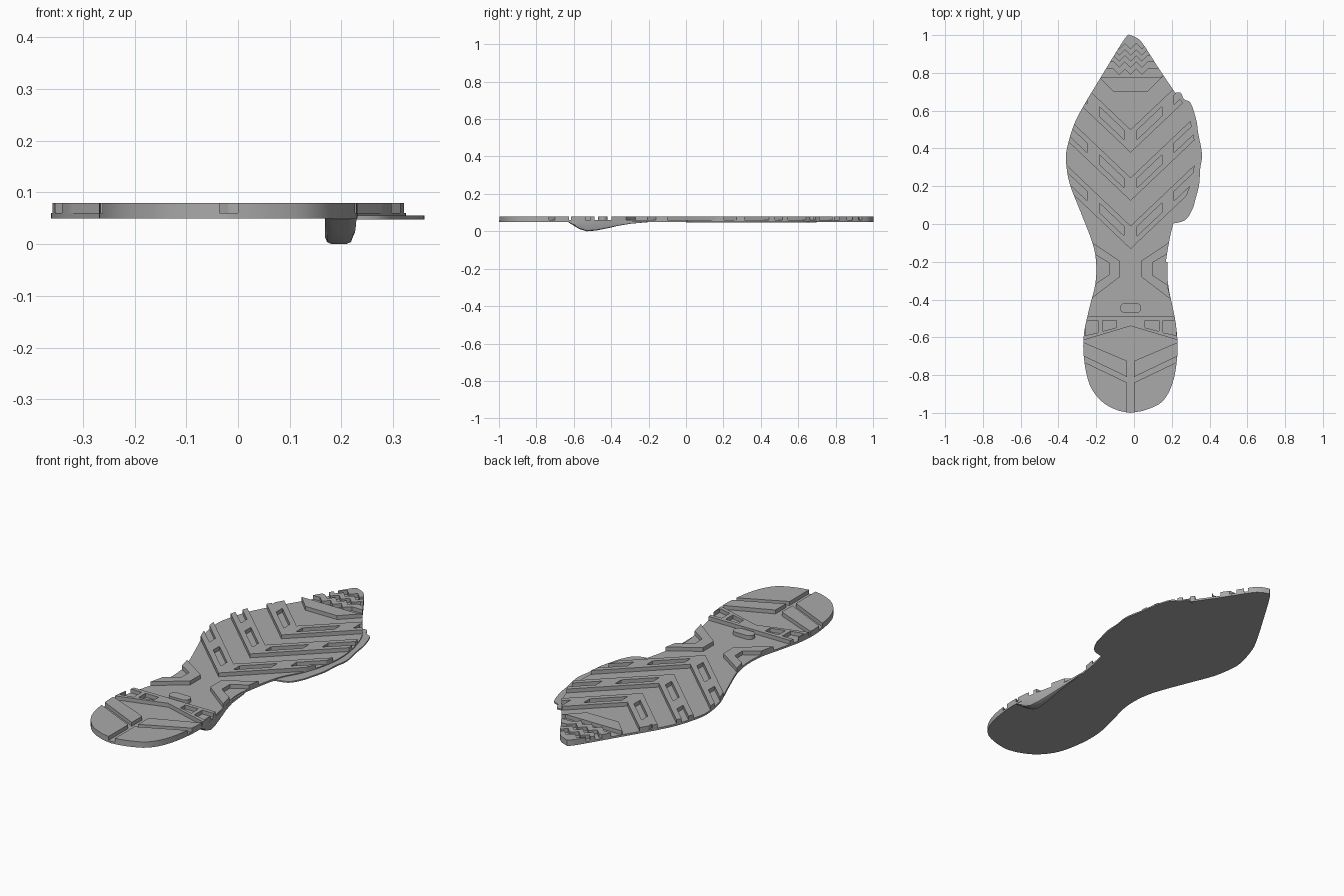
import bpy
import bmesh
from mathutils import Vector
from mathutils.geometry import interpolate_bezier

cube = bpy.data.objects.get("Cube")
if cube:
    bpy.data.objects.remove(cube)

AXIS = -0.018                       # mid line of the tread pattern
BOTTOM, PLATE, TOP = 0.05, 0.06, 0.08

grey = bpy.data.materials.new("rubber_grey")
grey.use_nodes = True
grey.diffuse_color = (0.4, 0.4, 0.4, 1)
grey.node_tree.nodes["Principled BSDF"].inputs["Base Color"].default_value = grey.diffuse_color


def smooth_path(points, steps=5):
    """Rounded open path through the points."""
    pts = [Vector((x, y, 0)) for x, y in points]
    out = []
    for i in range(len(pts) - 1):
        a, b = pts[i], pts[i + 1]
        before, after = pts[max(i - 1, 0)], pts[min(i + 2, len(pts) - 1)]
        out += interpolate_bezier(a, a + (b - before) / 6, b - (after - a) / 6, b, steps)[:-1]
    return [(p.x, p.y) for p in out] + [points[-1]]


def add_prism(bm, points, low, high):
    face = bm.faces.new([bm.verts.new((x, y, low)) for x, y in points])
    extruded = bmesh.ops.extrude_face_region(bm, geom=[face])["geom"]
    verts = [v for v in extruded if isinstance(v, bmesh.types.BMVert)]
    bmesh.ops.translate(bm, verts=verts, vec=(0, 0, high - low))


def make_object(name, bm):
    bmesh.ops.recalc_face_normals(bm, faces=bm.faces[:])
    mesh = bpy.data.meshes.new(name)
    bm.to_mesh(mesh)
    bm.free()
    mesh.materials.append(grey)
    obj = bpy.data.objects.new(name, mesh)
    bpy.context.collection.objects.link(obj)
    return obj


def prisms(name, polygons, low, high):
    bm = bmesh.new()
    for points in polygons:
        add_prism(bm, points, low, high)
    return make_object(name, bm)


def shade(obj):
    bpy.ops.object.select_all(action="DESELECT")
    obj.select_set(True)
    bpy.context.view_layer.objects.active = obj
    bpy.ops.object.shade_smooth_by_angle()


def side(points, sign):
    return [(AXIS + sign * d, y) for d, y in points]


def both(points):
    """The same polygon on each side of the mid line."""
    return [side(points, -1), side(points, 1)]


def joined(points):
    """One polygon spanning the mid line, from its half."""
    return side(points, 1) + side(points, -1)[::-1]


# Sole outline: outer side from toe to heel, then inner side back to the toe
toe, heel = (-.02, 1), (-.02, -1)
outer_side = [toe, (-.05, .98), (-.18, .77), (-.27, .62), (-.32, .52), (-.355, .4), (-.36, .33),
              (-.34, .21), (-.285, .07), (-.22, -.1), (-.2, -.21), (-.205, -.32), (-.235, -.44),
              (-.265, -.58), (-.265, -.71), (-.235, -.85), (-.17, -.94), (-.09, -.985), heel]
inner_side = [heel, (.06, -.985), (.15, -.94), (.205, -.84), (.23, -.69), (.225, -.56), (.2, -.42),
              (.17, -.29), (.17, -.19), (.21, .01), (.27, .13), (.31, .25), (.325, .37), (.31, .5),
              (.27, .62), (.215, .7), (.14, .81), (.05, .95), (.015, .985), toe]
outline = smooth_path(outer_side)[:-1] + smooth_path(inner_side)[:-1]
shade(prisms("sole_plate", [outline], BOTTOM, PLATE))

# Thin wavy flange on the inner edge of the forefoot
flange_edge = [(.19, 0), (.27, .02), (.31, .08), (.325, .13), (.345, .21), (.35, .29), (.36, .37),
               (.34, .48), (.33, .55), (.3, .64), (.265, .66), (.245, .695), (.2, .69)]
shade(prisms("side_flange", [smooth_path(flange_edge)], .048, .055))

# Tread blocks and the slots cut into them
treads, slots = [], []
SLOPE = 0.95


def slanted(near, far, apex, height):
    """Slanted strip between two distances from the mid line."""
    return [(near, apex + SLOPE * near), (far, apex + SLOPE * far),
            (far, apex - height + SLOPE * far), (near, apex - height + SLOPE * near)]


# Forefoot chevrons
for apex in (.5, .245, -.01):
    half = slanted(0, .45, apex, .122)
    treads.append(side(half, 1) + side(half[1:3], -1)[::-1])
    slots += both(slanted(.035, .165, apex - .036, .05))
    slots += both(slanted(.23, .43, apex - .036, .05))

# Toe pad and zigzag ribs
treads.append(joined([(.09, .7), (.25, .86), (.25, .87), (.16, .775)]))
for low, high in ((.8, .84), (.87, .905), (.935, 1.02)):
    zigzag = [(0, 0), (.03, .03), (.06, 0), (.09, .03), (.2, .03)]
    lower = [(d, low - .01 + z) for d, z in zigzag]
    upper = [(d, high - .01 + z) for d, z in zigzag]
    treads.append(side(lower, 1) + side(upper, 1)[::-1] + side(upper[1:], -1) + side(lower[1:], -1)[::-1])

# Waist brackets
treads += both([(.26, -.06), (.057, -.195), (.057, -.28), (.26, -.435),
                (.26, -.365), (.115, -.27), (.115, -.205), (.26, -.12)])

# Waist pill
pill = bmesh.new()
ring = bmesh.ops.create_circle(pill, cap_ends=True, segments=24, radius=.026)["verts"]
pill_points = [(AXIS + v.co.x + (.03 if v.co.x > 0 else -.03), v.co.y - .445) for v in ring]
pill.free()
treads.append(pill_points)

# Heel: slotted cross bar, slanted strips and split end pads
treads.append(joined([(0, -.49), (.3, -.49), (.3, -.63), (0, -.54)])[:-1])
slots += both([(.075, -.51), (.15, -.51), (.15, -.568), (.075, -.548)])
slots += both([(.172, -.51), (.24, -.51), (.24, -.59), (.172, -.575)])
treads += both([(.018, -.725), (.3, -.605), (.3, -.675), (.018, -.81)])
treads += both([(.018, -.84), (.3, -.705), (.3, -1.05), (.018, -1.05)])

tread = prisms("tread_blocks", treads, PLATE, TOP)
cutters = [(prisms("outline_cutter", [outline], 0, .2), "INTERSECT"),
           (prisms("slot_cutter", slots, 0, .2), "DIFFERENCE")]
for cutter, operation in cutters:
    cutter.hide_render = True
    mod = tread.modifiers.new(operation.title(), "BOOLEAN")
    mod.object, mod.operation, mod.solver = cutter, operation, "EXACT"
evaluated = tread.evaluated_get(bpy.context.evaluated_depsgraph_get())
result = bpy.data.meshes.new_from_object(evaluated)
tread.modifiers.clear()
tread.data = result
for cutter, operation in cutters:
    bpy.data.objects.remove(cutter)
shade(tread)

# Rounded lug hanging below the inner edge of the waist: y, outer x, lowest z
stations = [(-.63, .229, .049), (-.6, .228, .03), (-.57, .226, .012), (-.53, .222, 0), (-.48, .213, .004),
            (-.42, .2, .016), (-.36, .187, .03), (-.3, .178, .04), (-.2, .176, .049)]
lug = bmesh.new()
rings = []
for y, x, low in stations:
    inner = max(x - .06, .168)
    depth, width = PLATE - .005 - low, x - inner
    section = [(0, 0), (0, .75), (.08, .93), (.25, 1), (.75, 1), (.93, .93), (1, .75), (1, 0)]
    rings.append([lug.verts.new((inner + u * width, y, low + depth * (1 - v))) for u, v in section])
for a, b in zip(rings, rings[1:]):
    for i in range(len(a)):
        j = (i + 1) % len(a)
        lug.faces.new((a[i], a[j], b[j], b[i]))
lug.faces.new(rings[0])
lug.faces.new(rings[-1])
shade(make_object("waist_lug", lug))
